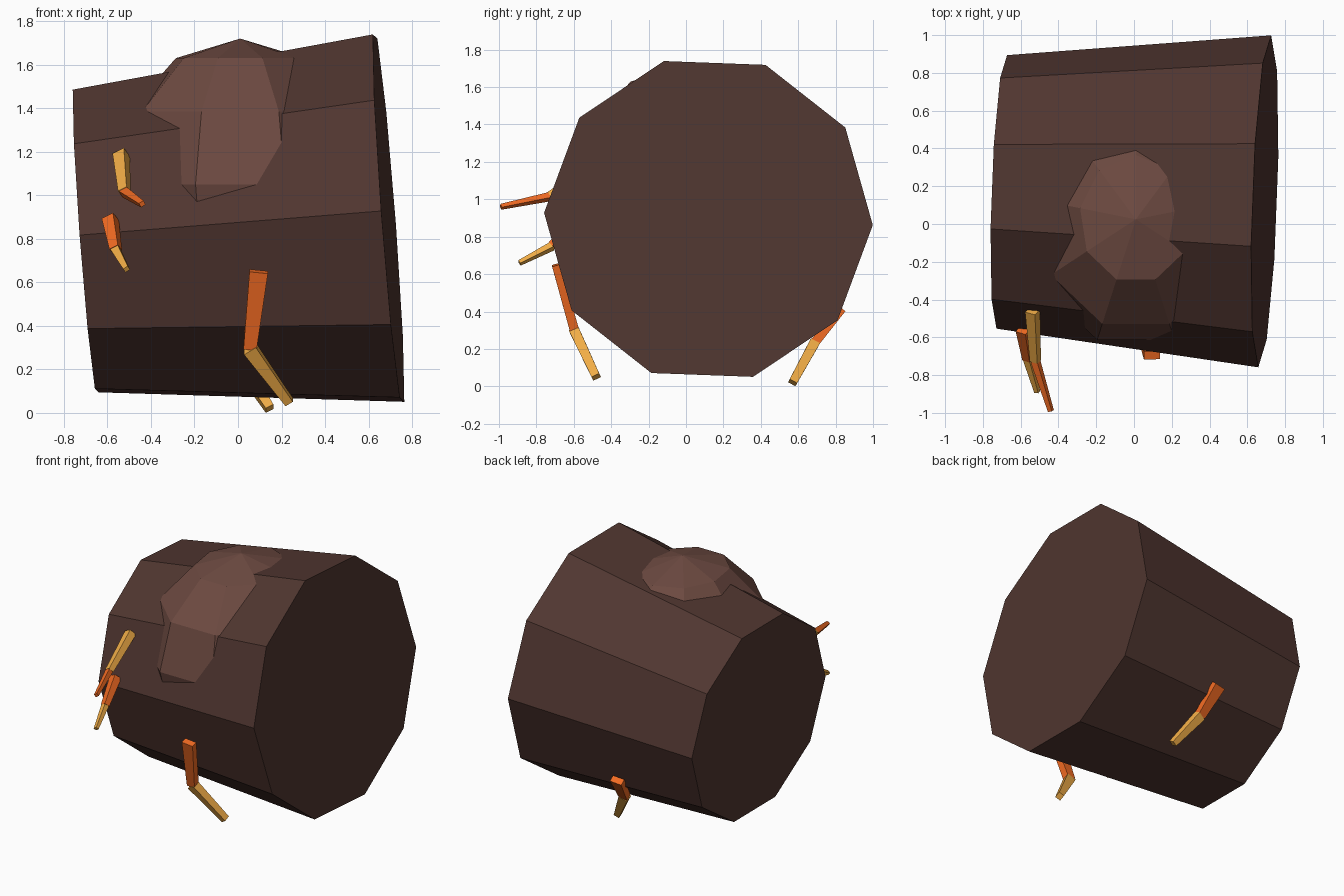
import bpy, bmesh
from math import sin, cos, pi, radians
from mathutils import Vector, Matrix

if "Cube" in bpy.data.objects:
    bpy.data.objects.remove(bpy.data.objects["Cube"])


def material(name, hex_code):
    rgb = [int(hex_code[i:i + 2], 16) / 255 for i in (0, 2, 4)]
    lin = [((c + 0.055) / 1.055) ** 2.4 for c in rgb]
    m = bpy.data.materials.new(name)
    m.diffuse_color = (*lin, 1)
    m.use_nodes = True
    m.node_tree.nodes["Principled BSDF"].inputs["Base Color"].default_value = m.diffuse_color
    return m


DARK = material("dark_brown", "503630")
BROWN = material("brown", "6D4A41")
ORANGE = material("orange", "F06A22")
YELLOW = material("yellow", "F0AC46")


def loft(name, rings, mat):
    """Flat-shaded closed solid through a list of equal-length point rings."""
    bm = bmesh.new()
    loops = [[bm.verts.new(p) for p in r] for r in rings]
    n = len(loops[0])
    for a, b in zip(loops, loops[1:]):
        for i in range(n):
            j = (i + 1) % n
            bm.faces.new((a[i], a[j], b[j], b[i]))
    bm.faces.new(loops[0][::-1])
    bm.faces.new(loops[-1])
    bmesh.ops.remove_doubles(bm, verts=bm.verts, dist=0.0005)
    bmesh.ops.recalc_face_normals(bm, faces=bm.faces)
    me = bpy.data.meshes.new(name)
    bm.to_mesh(me)
    bm.free()
    me.materials.append(mat)
    ob = bpy.data.objects.new(name, me)
    bpy.context.collection.objects.link(ob)
    return ob


# Tilted ten-sided barrel, narrower at the left end
left, right = Vector((-0.70, 0.17, 0.79)), Vector((0.692, 0.12, 0.895))
axis = (right - left).normalized()
u = (Vector((0, 1, 0)) - axis * axis.y).normalized()
v = axis.cross(u)
angles = [radians(-2.3 + 36 * k) for k in range(10)]
loft("barrel", [[c + (u * cos(t) + v * sin(t)) * r for t in angles]
                for c, r in ((left, 0.725), (right, 0.88))], DARK)

# Nine-sided faceted ball bulging out of the top and front of the barrel
centre = Vector((0.01, 0.025, 1.05))
ball = []
for k in range(7):
    s, h = sin(k * pi / 6), cos(k * pi / 6)
    ball.append([centre + Vector((0.60 * s * cos(t), 0.68 * s * sin(t), 0.67 * h))
                 for t in (radians(90 + 40 * i) for i in range(9))])
# keep the poles as single points
for ring in (ball[0], ball[-1]):
    for p in ring:
        p.xy = centre.xy
bulge_rings = ball
bm = bmesh.new()
loops = [[bm.verts.new(p) for p in r] for r in bulge_rings[1:-1]]
top, bottom = bm.verts.new(ball[0][0]), bm.verts.new(ball[-1][0])
for i in range(9):
    j = (i + 1) % 9
    bm.faces.new((top, loops[0][i], loops[0][j]))
    bm.faces.new((bottom, loops[-1][j], loops[-1][i]))
    for a, b in zip(loops, loops[1:]):
        bm.faces.new((a[i], b[i], b[j], a[j]))
bmesh.ops.recalc_face_normals(bm, faces=bm.faces)
me = bpy.data.meshes.new("ball")
bm.to_mesh(me)
bm.free()
me.materials.append(BROWN)
bpy.context.collection.objects.link(bpy.data.objects.new("ball", me))


def beam(name, a, b, size_a, size_b, mat, roll=0):
    """Tapered four-sided bar from a to b; sizes are (width, depth)."""
    a, b = Vector(a), Vector(b)
    d = (b - a).normalized()
    side = (Vector((1, 0, 0)) - d * d.x).normalized()
    side = Matrix.Rotation(radians(roll), 3, d) @ side
    up = d.cross(side)
    loft(name, [[p + side * (w / 2 * x) + up * (h / 2 * y)
                 for x, y in ((-1, -1), (1, -1), (1, 1), (-1, 1))]
                for p, (w, h) in ((a, size_a), (b, size_b))], mat)


def limb(name, start, joint, end, colours, sizes, roll=0):
    s0, s1, s2, s3 = sizes
    beam(name + "_upper", start, joint, s0, s1, colours[0], roll)
    beam(name + "_lower", joint, end, s2, s3, colours[1], roll)


# Two jointed legs under the barrel
leg = ((0.085, 0.045), (0.06, 0.05), (0.065, 0.055), (0.04, 0.045))
limb("front_leg", (0.095, -0.695, 0.65), (0.055, -0.595, 0.295),
     (0.235, -0.48, 0.05), (ORANGE, YELLOW), leg)
limb("back_leg", (-0.03, 0.83, 0.41), (0.01, 0.685, 0.23),
     (0.145, 0.57, 0.02), (ORANGE, YELLOW), leg)

# Two jointed arms at the front left
arm = ((0.06, 0.055), (0.045, 0.04), (0.04, 0.035), (0.025, 0.022))
limb("upper_arm_pair", (-0.537, -0.46, 1.185), (-0.522, -0.725, 1.015),
     (-0.44, -0.99, 0.96), (YELLOW, ORANGE), arm, 30)
limb("lower_arm_pair", (-0.587, -0.56, 0.89), (-0.562, -0.715, 0.75),
     (-0.512, -0.89, 0.66), (ORANGE, YELLOW), arm, 30)
